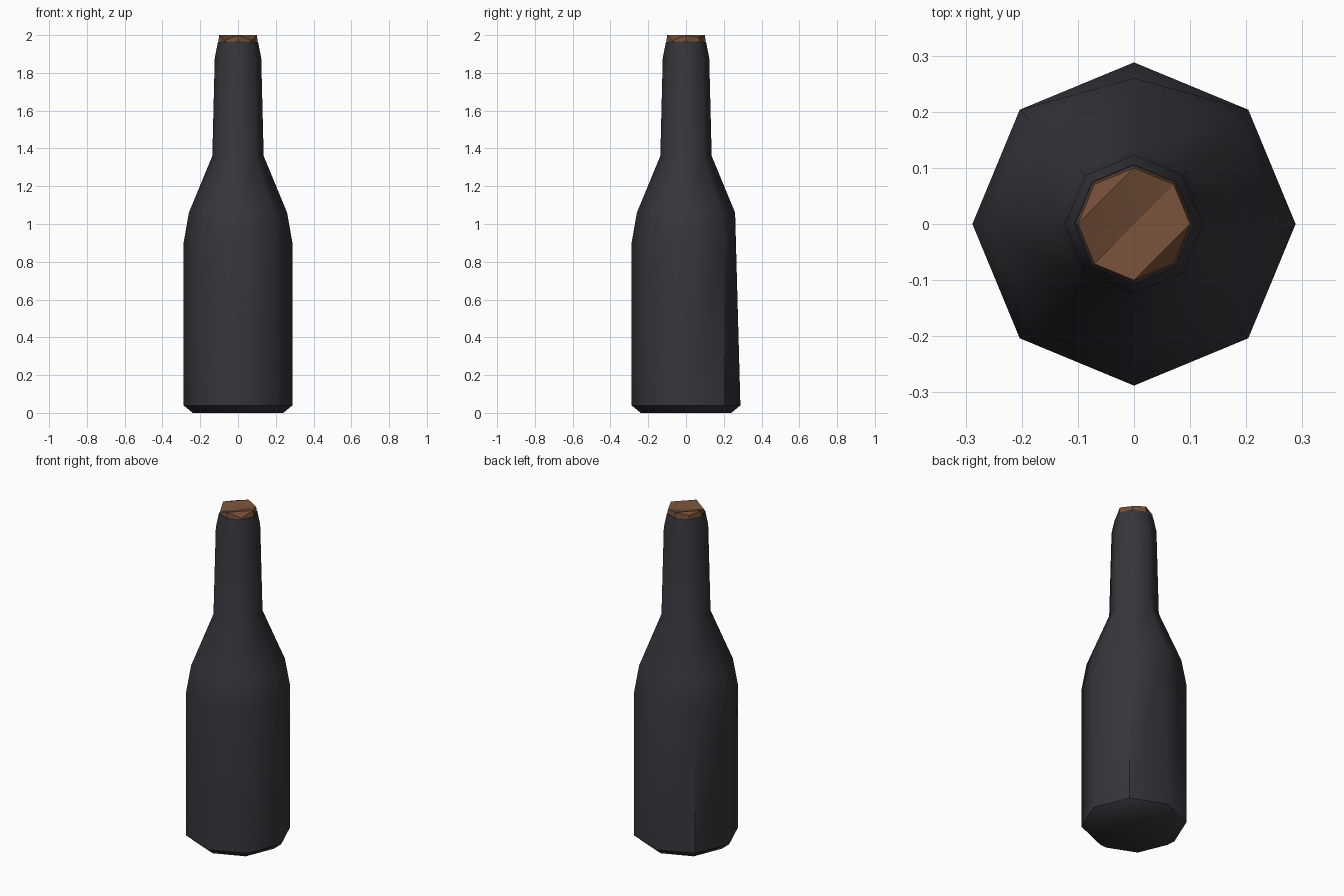
import bpy, bmesh
from math import cos, sin, pi, radians

cube = bpy.data.objects.get("Cube")
if cube:
    bpy.data.objects.remove(cube, do_unlink=True)

SIDES = 8


def material(name, rgb):
    mat = bpy.data.materials.new(name)
    mat.use_nodes = True
    mat.diffuse_color = (*rgb, 1)
    bsdf = next(n for n in mat.node_tree.nodes if n.type == 'BSDF_PRINCIPLED')
    bsdf.inputs["Base Color"].default_value = (*rgb, 1)
    return mat


def lathe(name, profile, mat, adjust=None, smooth=46):
    """Eight-sided solid from (radius, height) rings, capped at both ends."""
    bm = bmesh.new()
    rings = []
    for r, z in profile:
        rings.append([bm.verts.new((r * cos(2 * pi * i / SIDES),
                                    r * sin(2 * pi * i / SIDES), z))
                      for i in range(SIDES)])
    for low, high in zip(rings, rings[1:]):
        for i in range(SIDES):
            j = (i + 1) % SIDES
            bm.faces.new((low[i], low[j], high[j], high[i]))
    bm.faces.new(reversed(rings[0]))
    bm.faces.new(rings[-1])
    if adjust:
        adjust(bm, rings)
    bmesh.ops.recalc_face_normals(bm, faces=bm.faces)
    mesh = bpy.data.meshes.new(name)
    bm.to_mesh(mesh)
    bm.free()
    mesh.materials.append(mat)
    obj = bpy.data.objects.new(name, mesh)
    bpy.context.collection.objects.link(obj)
    bpy.ops.object.select_all(action='DESELECT')
    obj.select_set(True)
    bpy.context.view_layer.objects.active = obj
    bpy.ops.object.shade_smooth_by_angle(angle=radians(smooth))
    return obj


def merge_back_corner(bm, rings):
    # The back corner runs straight from the base to the upper shoulder
    back = SIDES // 4
    corner, upper = rings[2][back], rings[3][back]
    bmesh.ops.weld_verts(bm, targetmap={corner: upper})


def chip_cork(bm, rings):
    # Worn diagonal corners around the rim, deeper at the front
    for i, v in enumerate(rings[-1]):
        if i % 2:
            v.co.z -= 0.012 if i < SIDES / 2 else 0.028
    bmesh.ops.triangulate(bm, faces=[f for f in bm.faces if rings[-1][0] in f.verts
                                     and rings[-1][4] in f.verts])


glass = material("dark glass", (0.037, 0.036, 0.044))
cork = material("brown cork", (0.17, 0.076, 0.038))

# Bottle: chamfered base, body, shoulder, neck and lip
bottle = lathe("bottle", [(0.24, 0), (0.288, 0.04), (0.288, 0.9), (0.26, 1.06),
                          (0.136, 1.36), (0.123, 1.88), (0.106, 1.963)],
               glass, merge_back_corner)

# Crisp vertical edges on the lower shoulder
mesh = bottle.data
sharp = mesh.attributes.get("sharp_edge") or mesh.attributes.new("sharp_edge", 'BOOLEAN', 'EDGE')
for edge in mesh.edges:
    heights = sorted(mesh.vertices[i].co.z for i in edge.vertices)
    if 0.85 < heights[0] < 0.95 and heights[1] > 1.0:
        sharp.data[edge.index].value = True

# Cork stopper
lathe("cork", [(0.09, 1.93), (0.104, 1.965), (0.1, 2.0)], cork, chip_cork, 25)
